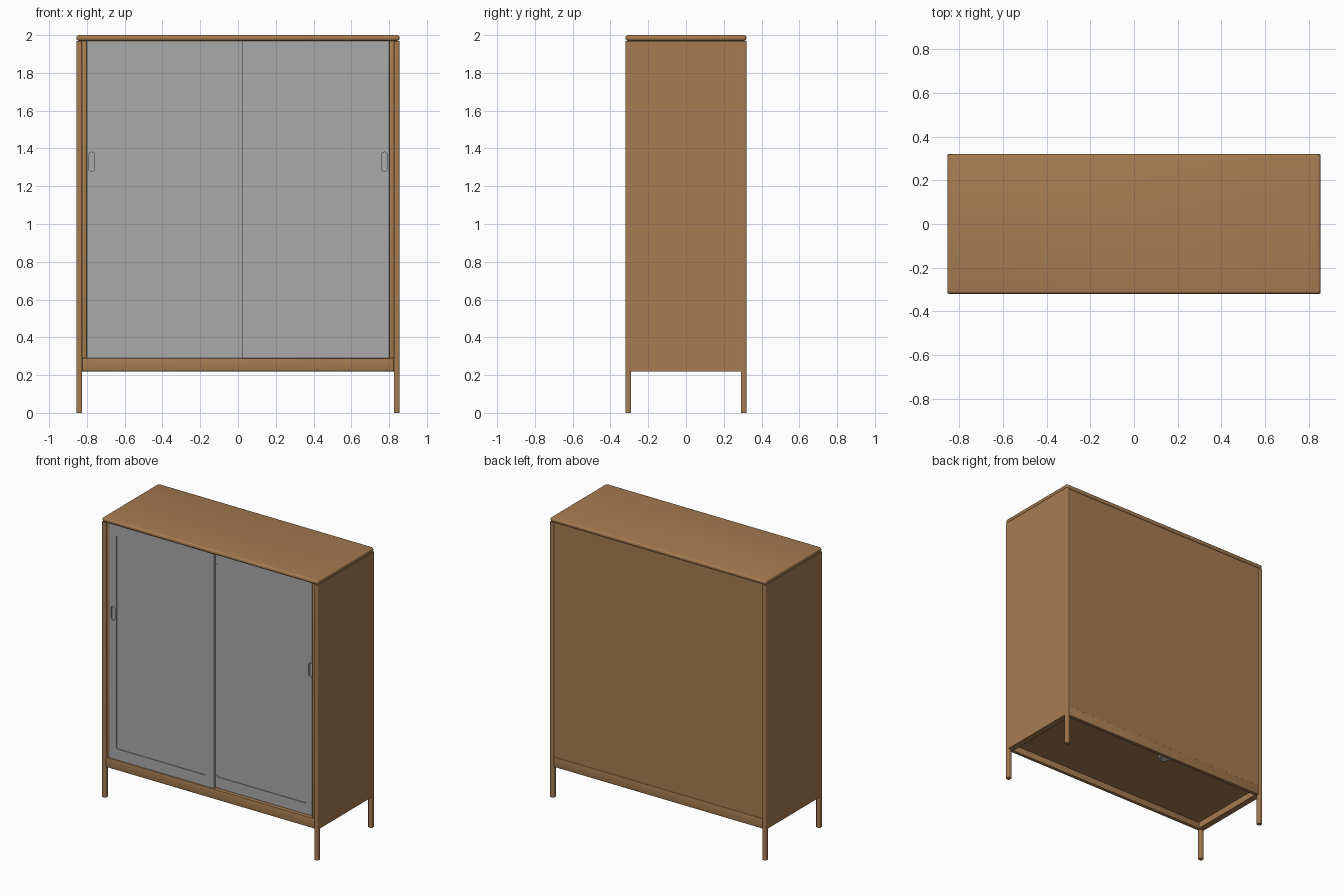
import bpy, bmesh, math

if "Cube" in bpy.data.objects:
    bpy.data.objects.remove(bpy.data.objects["Cube"])


def material(name, rgb):
    m = bpy.data.materials.new(name)
    m.diffuse_color = (*rgb, 1)
    m.use_nodes = True
    m.node_tree.nodes["Principled BSDF"].inputs["Base Color"].default_value = m.diffuse_color
    return m


WOOD = material("warm wood", (0.382, 0.200, 0.083))
GREY = material("door grey", (0.400, 0.400, 0.400))
SILVER = material("light metal", (0.52, 0.52, 0.52))


def box(name, x, y, z, mat, bevel=0.0, corner=0.0, axis=1, segments=3):
    """Box from (min, max) ranges; corner rounds only edges along axis, bevel rounds all."""
    bm = bmesh.new()
    bmesh.ops.create_cube(bm, size=1)
    for v in bm.verts:
        for i, (lo, hi) in enumerate((x, y, z)):
            v.co[i] = (lo + hi) / 2 + v.co[i] * (hi - lo)
    if corner:
        edges = [e for e in bm.edges
                 if abs((e.verts[0].co - e.verts[1].co).normalized()[axis]) > 0.9]
        bmesh.ops.bevel(bm, geom=edges, offset=corner, segments=5, profile=0.5, affect='EDGES')
    if bevel:
        edges = [e for e in bm.edges if len(e.link_faces) == 2 and e.calc_face_angle() > 0.8]
        bmesh.ops.bevel(bm, geom=edges, offset=bevel, segments=segments, profile=0.5, affect='EDGES')
    me = bpy.data.meshes.new(name)
    bm.to_mesh(me)
    bm.free()
    me.materials.append(mat)
    ob = bpy.data.objects.new(name, me)
    bpy.context.collection.objects.link(ob)
    return ob


def activate(ob):
    bpy.ops.object.select_all(action='DESELECT')
    ob.select_set(True)
    bpy.context.view_layer.objects.active = ob


def smooth(ob):
    activate(ob)
    bpy.ops.object.shade_smooth_by_angle(angle=math.radians(35))


def cut(ob, cutter):
    cutter.hide_render = True
    mod = ob.modifiers.new("cut", 'BOOLEAN')
    mod.operation = 'DIFFERENCE'
    mod.solver = 'EXACT'
    mod.object = cutter
    activate(ob)
    bpy.ops.object.modifier_apply(modifier=mod.name)
    bpy.data.objects.remove(cutter)


W, D = 0.855, 0.32
parts = []

# top slab with rounded edges
parts.append(box("top_slab", (-W, W), (-D, D), (1.97, 2.0), WOOD, bevel=0.012, corner=0.016, axis=2))

for s, side in ((-1, "left"), (1, "right")):
    def span(a, b):
        return tuple(sorted((s * a, s * b)))

    # corner legs running the full height
    for t, end in ((-1, "front"), (1, "back")):
        ys = tuple(sorted((t * 0.29, t * D)))
        parts.append(box(f"{end}_{side}_leg", span(0.825, W), ys, (0, 1.97), WOOD, corner=0.007, axis=2))

    # side panel and the inner upright beside the door
    parts.append(box(f"{side}_side_panel", span(0.81, 0.854), (-0.3, 0.3), (0.22, 1.97), WOOD))
    parts.append(box(f"{side}_upright", span(0.80, 0.826), (-0.305, -0.24), (0.28, 1.97), WOOD, bevel=0.003))

# base rails and floor
parts.append(box("front_rail", (-0.825, 0.825), (-0.315, -0.29), (0.22, 0.29), WOOD, bevel=0.003))
parts.append(box("back_rail", (-0.825, 0.825), (0.29, 0.315), (0.22, 0.29), WOOD, bevel=0.003))
parts.append(box("floor_panel", (-0.82, 0.82), (-0.295, 0.295), (0.265, 0.288), WOOD))

# back panel
parts.append(box("back_panel", (-0.826, 0.826), (0.29, 0.312), (0.28, 1.97), WOOD))

# sliding doors: the left one runs in front of the right one
for s, side, front in ((-1, "left", -0.308), (1, "right", -0.286)):
    def span(a, b):
        return tuple(sorted((s * a, s * b)))

    door = box(f"{side}_door", span(-0.025, 0.80), (front, front + 0.02), (0.29, 1.97), GREY)
    cut(door, box("recess_cutter", span(0.032, 0.748), (front - 0.02, front + 0.005),
                  (0.368, 1.897), GREY, corner=0.012))
    cut(door, box("handle_cutter", span(0.76, 0.79), (front - 0.02, front + 0.013),
                  (1.28, 1.38), GREY, corner=0.0135))
    parts.append(door)

# round cable grommet under the floor
bpy.ops.mesh.primitive_cylinder_add(vertices=32, radius=0.04, depth=0.025, location=(-0.07, 0.23, 0.267))
grommet = bpy.context.object
grommet.name = "cable_grommet"
grommet.data.materials.append(SILVER)
bpy.ops.mesh.primitive_cylinder_add(vertices=32, radius=0.028, depth=0.02, location=(-0.07, 0.23, 0.252))
cut(grommet, bpy.context.object)
parts.append(grommet)

for ob in parts:
    smooth(ob)
